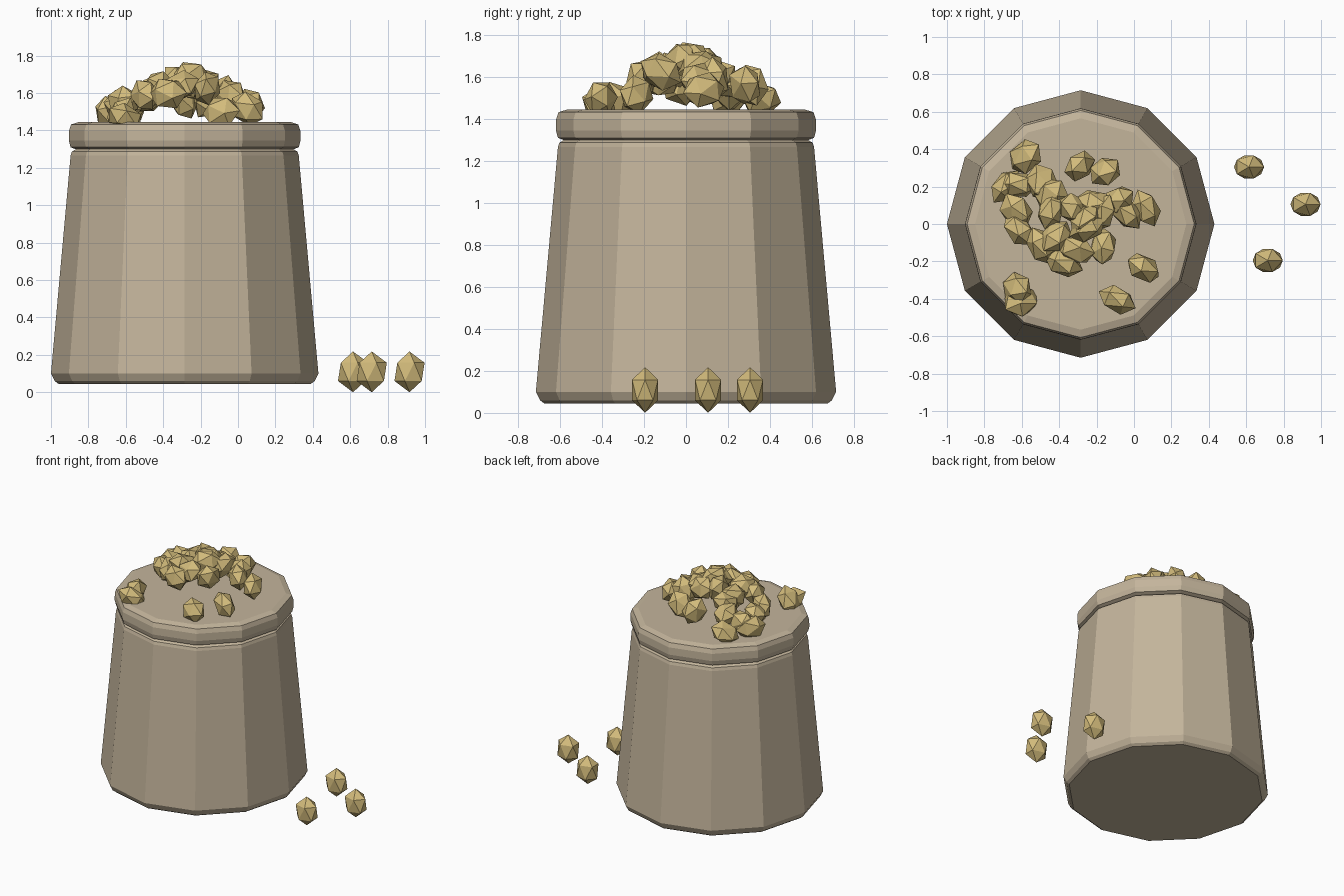
import bpy, bmesh, math, random
from mathutils import Matrix, Euler, Vector

if "Cube" in bpy.data.objects:
    bpy.data.objects.remove(bpy.data.objects["Cube"])

random.seed(7)
CX = -0.285  # sack axis


def material(name, rgb):
    m = bpy.data.materials.new(name)
    m.diffuse_color = (*rgb, 1)
    m.use_nodes = True
    m.node_tree.nodes["Principled BSDF"].inputs["Base Color"].default_value = m.diffuse_color
    return m


def finish(name, bm, mat):
    bmesh.ops.recalc_face_normals(bm, faces=bm.faces)
    me = bpy.data.meshes.new(name)
    bm.to_mesh(me)
    bm.free()
    me.materials.append(mat)
    ob = bpy.data.objects.new(name, me)
    bpy.context.collection.objects.link(ob)
    return ob


def lathe(name, profile, mat, sides=12):
    """Closed solid turned from (radius, z) points, capped at both ends."""
    bm = bmesh.new()
    rings = [[bm.verts.new((r * math.cos(math.tau * i / sides),
                            r * math.sin(math.tau * i / sides), z))
              for i in range(sides)] for r, z in profile]
    for a, b in zip(rings, rings[1:]):
        for i in range(sides):
            j = (i + 1) % sides
            bm.faces.new((a[i], a[j], b[j], b[i]))
    bm.faces.new(rings[0])
    bm.faces.new(rings[-1])
    ob = finish(name, bm, mat)
    ob.location.x = CX
    return ob


def grain(name, pos, rot, mat):
    bm = bmesh.new()
    bmesh.ops.create_icosphere(
        bm, subdivisions=1, radius=1,
        matrix=Matrix.LocRotScale(None, Euler(rot), Vector((0.09, 0.0725, 0.109))))
    ob = finish(name, bm, mat)
    ob.location = pos
    return ob


cloth = material("cloth", (0.55, 0.46, 0.33))
gold = material("grain", (0.65, 0.5, 0.2))

# Tapered twelve-sided sack and its rolled rim
lathe("sack_body", [(0.675, 0.045), (0.695, 0.06), (0.715, 0.1),
                    (0.61, 1.265), (0.603, 1.287), (0.58, 1.3)], cloth)
lathe("sack_rim", [(0.585, 1.3), (0.61, 1.31), (0.619, 1.345),
                   (0.618, 1.4), (0.607, 1.432), (0.565, 1.445)], cloth)

# Heap of grains: height falls off with distance from the sack axis
heap = [(-.58, .36), (-.685, .2), (-.62, .21), (-.49, .22), (-.63, .07),
        (-.615, -.03), (-.445, .075), (-.29, .31), (-.155, .28), (-.32, .08),
        (-.21, .11), (-.08, .13), (.065, .085), (-.04, .06), (-.165, -.12),
        (-.26, .02), (-.42, -.065), (-.5, -.115), (-.375, -.21), (-.31, -.14),
        (.05, -.235), (-.09, -.405), (-.625, -.345), (-.605, -.41),
        (-.44, .15), (-.17, .06), (-.25, -.02)]
for n, (x, y) in enumerate(heap):
    z = 1.70 - 0.45 * math.hypot(x - CX, y)
    rot = [random.uniform(0, math.pi) for _ in range(3)]
    grain(f"heap_grain_{n}", (x, y, z), rot, gold)

# Spilled grains on the floor
for n, (x, y) in enumerate([(.615, .305), (.917, .105), (.715, -.195)]):
    grain(f"spilled_grain_{n}", (x, y, 0.109), (0, 0, 0), gold)
